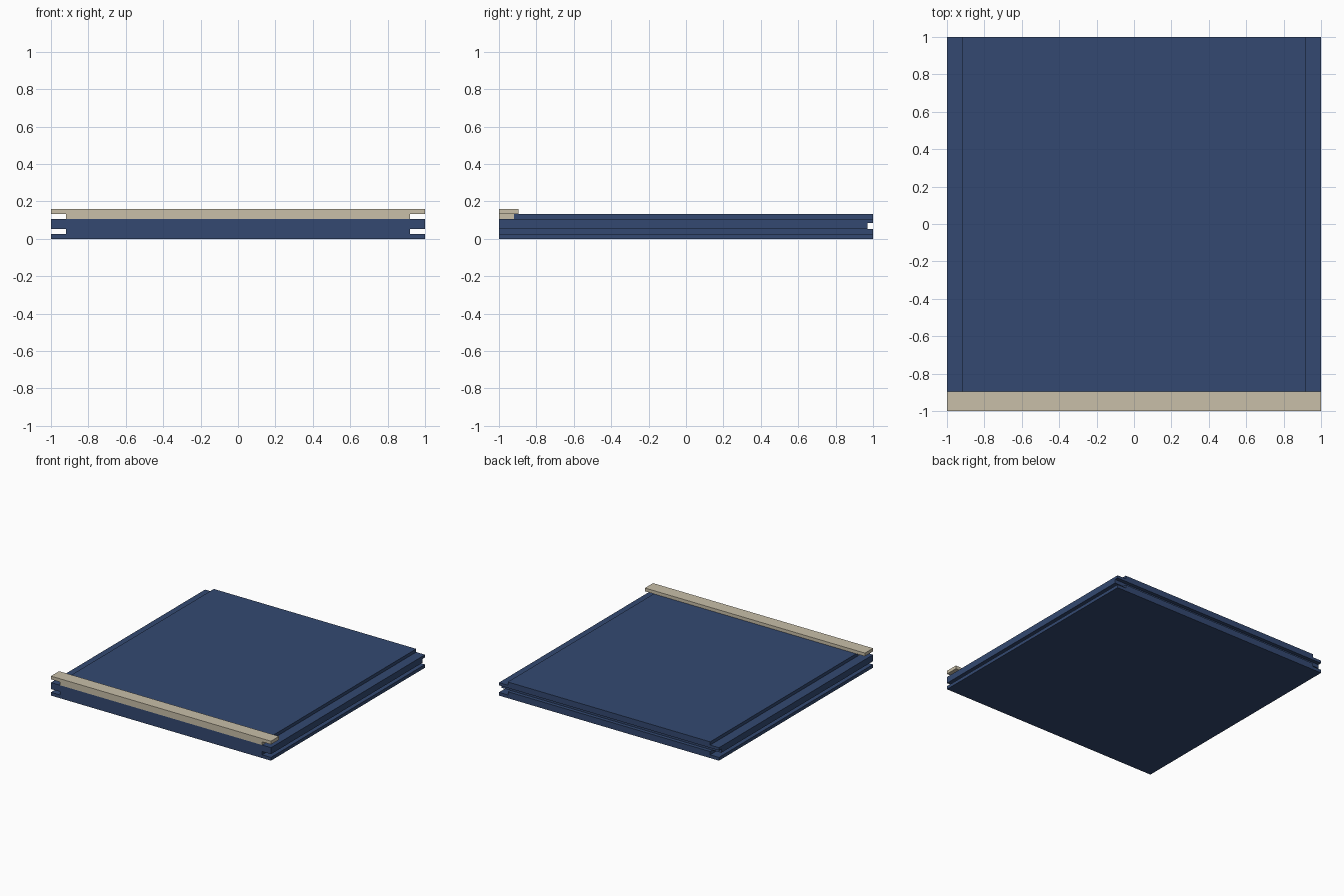
import bpy
import bmesh

if "Cube" in bpy.data.objects:
    bpy.data.objects.remove(bpy.data.objects["Cube"])

U = 0.16 / 6      # height of one layer
INSET = 0.92      # half width of the narrow layers


def material(name, color):
    m = bpy.data.materials.new(name)
    m.diffuse_color = (*color, 1)
    m.use_nodes = True
    m.node_tree.nodes["Principled BSDF"].inputs["Base Color"].default_value = m.diffuse_color
    return m


blue = material("navy blue", (0.033, 0.066, 0.165))
cream = material("cream", (0.58, 0.52, 0.395))


def extrude_profile(name, half, y0, y1, mat=None):
    """Mirror a right-hand x/z outline (bottom to top) and extrude it along y."""
    outline = half + [(-x, z) for x, z in reversed(half)]
    bm = bmesh.new()
    face = bm.faces.new([bm.verts.new((x, y0, z)) for x, z in outline])
    side = bmesh.ops.extrude_face_region(bm, geom=[face])["geom"]
    verts = [v for v in side if isinstance(v, bmesh.types.BMVert)]
    bmesh.ops.translate(bm, verts=verts, vec=(0, y1 - y0, 0))
    bmesh.ops.recalc_face_normals(bm, faces=bm.faces)
    mesh = bpy.data.meshes.new(name)
    bm.to_mesh(mesh)
    bm.free()
    obj = bpy.data.objects.new(name, mesh)
    bpy.context.collection.objects.link(obj)
    if mat:
        mesh.materials.append(mat)
    return obj


def cut(target, name, half_width, z0, z1, y0, y1):
    """Subtract a hidden box from the target."""
    cutter = extrude_profile(name, [(half_width, z0), (half_width, z1)], y0, y1)
    cutter.hide_render = True
    mod = target.modifiers.new(name, "BOOLEAN")
    mod.operation = "DIFFERENCE"
    mod.solver = "EXACT"
    mod.object = cutter
    bpy.context.view_layer.objects.active = target
    bpy.ops.object.modifier_apply(modifier=name)
    bpy.data.objects.remove(cutter)


# Panel: side grooves and a narrower raised top
panel = extrude_profile("panel", [
    (1, 0), (1, U), (INSET, U), (INSET, 2 * U),
    (1, 2 * U), (1, 4 * U), (INSET, 4 * U), (INSET, 5 * U)], -1, 1, blue)

# Slot along the back edge, and the step that seats the front strip
cut(panel, "back_slot", 1.1, 2 * U, 0.084, 0.97, 1.1)
cut(panel, "front_step", 1.1, 4 * U, 0.3, -1.1, -INSET)

# Front strip: narrow foot in the step, wide cap overlapping the panel
extrude_profile("strip_foot", [(INSET, 4 * U), (INSET, 5 * U)], -1, -INSET, cream)
extrude_profile("strip_cap", [(1, 5 * U), (1, 6 * U)], -1, -0.895, cream)
